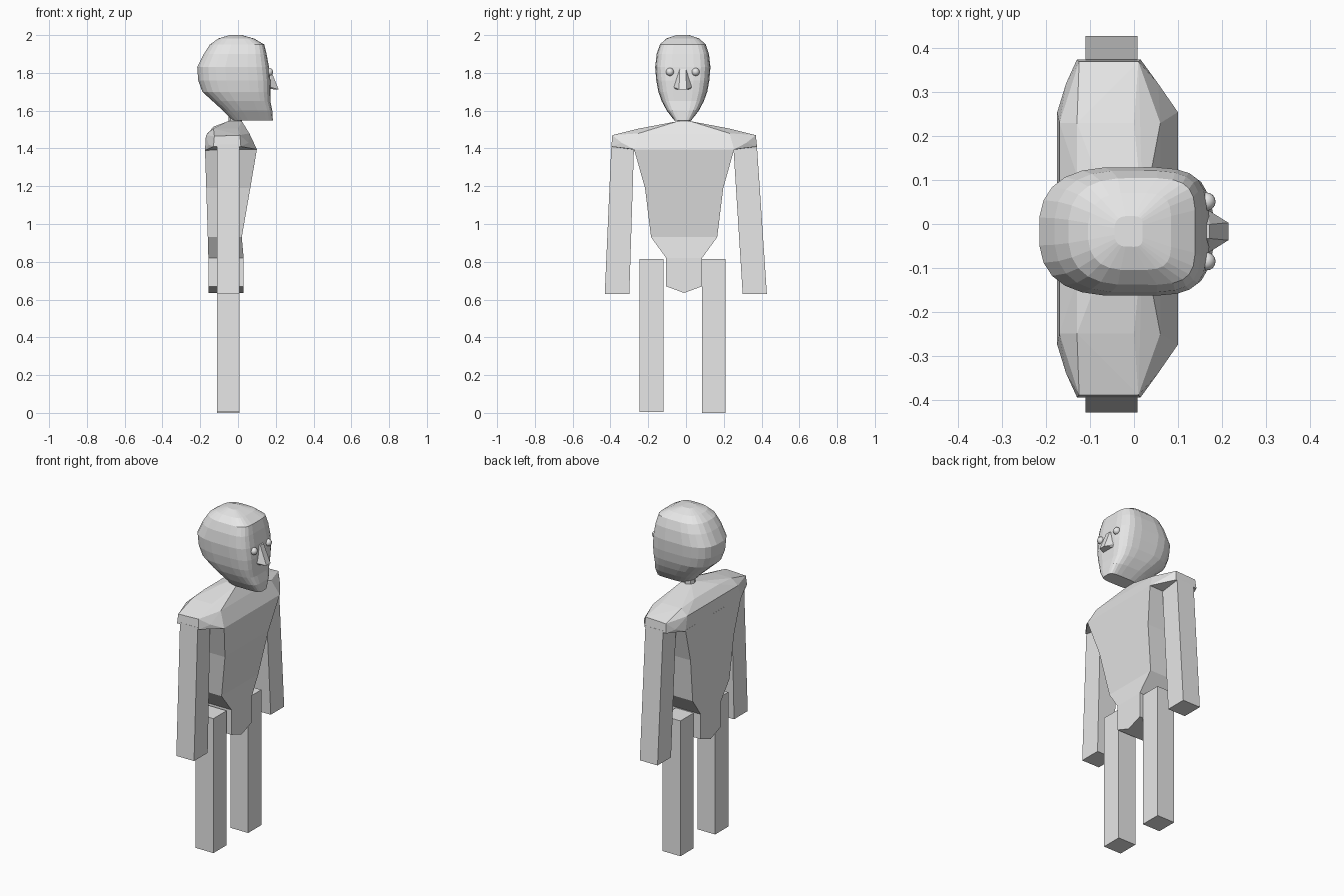
import bpy
import bmesh
from math import cos, sin, pi, copysign

default_cube = bpy.data.objects.get("Cube")
if default_cube:
    bpy.data.objects.remove(default_cube, do_unlink=True)

# One plain grey for the whole figure
GREY = (0.8, 0.8, 0.8, 1.0)
grey = bpy.data.materials.new("plain_grey")
grey.use_nodes = True
grey.diffuse_color = GREY
grey.node_tree.nodes["Principled BSDF"].inputs["Base Color"].default_value = GREY

MIDDLE = -0.01       # sideways centre of the body
HEAD_MIDDLE = -0.017  # sideways centre of the head


def finish(name, bm):
    """Turn a bmesh into a named grey object."""
    bmesh.ops.recalc_face_normals(bm, faces=bm.faces)
    mesh = bpy.data.meshes.new(name)
    bm.to_mesh(mesh)
    bm.free()
    mesh.materials.append(grey)
    part = bpy.data.objects.new(name, mesh)
    bpy.context.collection.objects.link(part)
    return part


def hull(name, points):
    """Convex solid around a few points."""
    bm = bmesh.new()
    for point in points:
        bm.verts.new(point)
    result = bmesh.ops.convex_hull(bm, input=bm.verts)
    unused = [g for g in result["geom_interior"] if isinstance(g, bmesh.types.BMVert)]
    bmesh.ops.delete(bm, geom=unused, context="VERTS")
    bmesh.ops.dissolve_limit(bm, angle_limit=0.02, verts=bm.verts, edges=bm.edges)
    return finish(name, bm)


def loft(name, rings):
    """Skin a stack of closed rings and cap both ends."""
    bm = bmesh.new()
    loops = [[bm.verts.new(point) for point in ring] for ring in rings]
    for low, high in zip(loops, loops[1:]):
        for i in range(len(low)):
            j = (i + 1) % len(low)
            bm.faces.new((low[i], low[j], high[j], high[i]))
    bm.faces.new(loops[0])
    bm.faces.new(loops[-1])
    return finish(name, bm)


def limb(name, top_z, bottom_z, top_span, bottom_span):
    """Square limb, given its sideways span at each end."""
    ends = ((top_z, top_span), (bottom_z, bottom_span))
    return hull(name, [(x, y, z) for z, span in ends for y in span for x in (-0.11, 0.008)])


def mirrored(points, centre):
    return [(x, centre + side * y, z) for x, y, z in points for side in (-1, 1)]


# Arms and legs
limb("left_arm", 1.42, 0.63, (0.25, 0.375), (0.30, 0.428))
limb("right_arm", 1.42, 0.63, (-0.395, -0.275), (-0.43, -0.30))
limb("left_leg", 0.815, 0.0, (0.085, 0.21), (0.085, 0.21))
limb("right_leg", 0.815, 0.005, (-0.245, -0.12), (-0.245, -0.12))

# Trunk: height, back, front, half width
trunk_sections = [
    (0.67, -0.157, 0.03, 0.095),
    (0.82, -0.157, 0.03, 0.095),
    (0.93, -0.160, 0.02, 0.175),
    (1.19, -0.168, 0.065, 0.207),
    (1.395, -0.175, 0.10, 0.265),
]
trunk_rings = []
for z, back, front, half in trunk_sections:
    left, right = MIDDLE + half, MIDDLE - half
    keel = 0.635 if z < 0.7 else z
    trunk_rings.append([(front, right, z), (front, MIDDLE, keel), (front, left, z),
                        (back, left, z), (back, MIDDLE, keel), (back, right, z)])
loft("trunk", trunk_rings)

# Shoulder yoke
yoke = [
    (0.10, 0.265, 1.395), (-0.175, 0.265, 1.39),
    (-0.13, 0.385, 1.41), (0.015, 0.385, 1.41),
    (-0.125, 0.38, 1.465), (0.01, 0.38, 1.47),
    (0.055, 0.33, 1.43), (-0.155, 0.33, 1.42),
    (-0.17, 0.24, 1.47), (0.06, 0.24, 1.48),
    (-0.13, 0.24, 1.505), (0.0, 0.24, 1.505),
    (-0.13, 0.12, 1.515), (0.02, 0.12, 1.525),
    (-0.05, 0.03, 1.545), (0.02, 0.03, 1.545),
]
hull("shoulders", mirrored(yoke, MIDDLE))

# Neck
neck_rings = [[(-0.015 + 0.035 * cos(a * pi / 4), MIDDLE + 0.035 * sin(a * pi / 4), z)
               for a in range(8)] for z in (1.52, 1.58)]
loft("neck", neck_rings)


# Head: squarer at the face, rounder at the back
def head_ring(z, back, front, half, sides=24):
    centre, reach = (back + front) / 2, (front - back) / 2
    ring = []
    for i in range(sides):
        a = 2 * pi * (i + 0.5) / sides
        power = 0.45 if cos(a) > 0 else 0.75
        x = copysign(abs(cos(a)) ** power, cos(a))
        y = copysign(abs(sin(a)) ** power, sin(a))
        ring.append((centre + reach * x, HEAD_MIDDLE + half * y, z))
    return ring


head_sections = [
    (1.548, -0.03, 0.185, 0.045),
    (1.60, -0.08, 0.182, 0.085),
    (1.65, -0.135, 0.172, 0.112),
    (1.70, -0.19, 0.172, 0.130),
    (1.76, -0.212, 0.172, 0.141),
    (1.83, -0.217, 0.165, 0.147),
    (1.90, -0.182, 0.152, 0.139),
    (1.95, -0.15, 0.140, 0.122),
    (1.982, -0.105, 0.085, 0.088),
    (2.0, -0.045, 0.02, 0.035),
]
loft("head", [head_ring(*section) for section in head_sections])

# Nose: a wedge with a flat underside
nose = [
    (0.15, 0.05, 1.715), (0.17, 0.048, 1.725),
    (0.215, 0.02, 1.712), (0.15, 0.016, 1.825), (0.172, 0.016, 1.82),
]
hull("nose", mirrored(nose, HEAD_MIDDLE))

# Eyes
for name, side in (("left_eye", 1), ("right_eye", -1)):
    bm = bmesh.new()
    bmesh.ops.create_uvsphere(bm, u_segments=16, v_segments=10, radius=0.021)
    bmesh.ops.translate(bm, verts=bm.verts, vec=(0.165, HEAD_MIDDLE + side * 0.068, 1.805))
    for face in bm.faces:
        face.smooth = True
    finish(name, bm)
